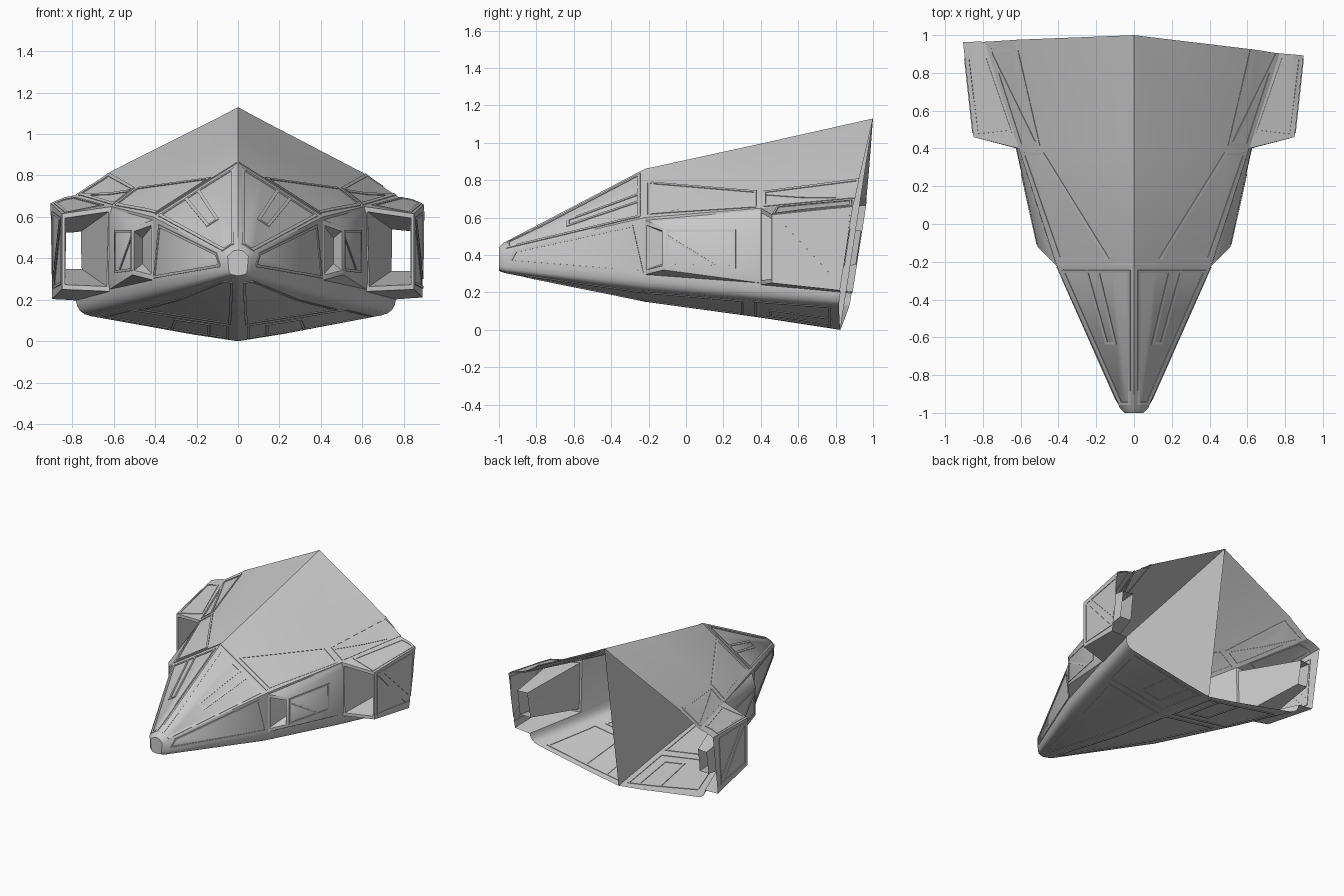
import bpy, bmesh
from mathutils import Vector
from mathutils.bvhtree import BVHTree

if "Cube" in bpy.data.objects:
    bpy.data.objects.remove(bpy.data.objects["Cube"])

HULL_GREY = bpy.data.materials.new("hull grey")
HULL_GREY.use_nodes = True
HULL_GREY.diffuse_color = (.6, .6, .6, 1)
HULL_GREY.node_tree.nodes["Principled BSDF"].inputs["Base Color"].default_value = (.6, .6, .6, 1)


def add_face(bm, pts):
    return bm.faces.new([bm.verts.new(p) for p in pts])


def strip(bm, a, b, closed=False, skip=()):
    """Quads between two rows of points."""
    n = len(a)
    for i in range(n if closed else n - 1):
        if i not in skip:
            j = (i + 1) % n
            add_face(bm, (a[i], a[j], b[j], b[i]))


def shrink(loop, factor, shift=(0, 0, 0)):
    c = sum((Vector(p) for p in loop), Vector()) / len(loop)
    return [c + (Vector(p) - c) * factor + Vector(shift) for p in loop]


def finish(name, bm, mirror=True, smooth=True):
    """Weld, mirror to the other side, trim by the slanted stern plane."""
    bmesh.ops.remove_doubles(bm, verts=bm.verts, dist=0.0005)
    if mirror:
        geom = bmesh.ops.duplicate(bm, geom=bm.verts[:] + bm.edges[:] + bm.faces[:])["geom"]
        for v in geom:
            if isinstance(v, bmesh.types.BMVert):
                v.co.x *= -1
        bmesh.ops.reverse_faces(bm, faces=[f for f in geom if isinstance(f, bmesh.types.BMFace)])
    bmesh.ops.bisect_plane(bm, geom=bm.verts[:] + bm.edges[:] + bm.faces[:],
                           plane_co=(0, 1, 1.13), plane_no=(0.039, 1, -0.155), clear_outer=True)
    me = bpy.data.meshes.new(name)
    bm.to_mesh(me)
    bm.free()
    me.materials.append(HULL_GREY)
    ob = bpy.data.objects.new(name, me)
    bpy.context.collection.objects.link(ob)
    if smooth:
        bpy.ops.object.select_all(action="DESELECT")
        ob.select_set(True)
        bpy.context.view_layer.objects.active = ob
        bpy.ops.object.shade_smooth_by_angle(angle=0.6)


# Hull half-sections: ridge, crease, upper chine, lower chine, belly edge, keel
sections = [
    (-1.0, (0, .44), (.025, .435), (.05, .41), (.045, .345), (.025, .32), (0, .315)),
    (-.975, (0, .465), (.03, .455), (.075, .425), (.07, .34), (.045, .31), (0, .305)),
    (-.22, (0, .86), (.12, .785), (.41, .60), (.41, .29), (.355, .21), (0, .15)),
    (.4, (0, .995), (.5, .735), (.61, .65), (.62, .24), (.565, .155), (0, .065)),
    (1.1, (0, 1.152), (.653, .83), (.834, .716), (.853, .177), (.785, .105), (0, -.043)),
]


def row(sec):
    y, pts = sec[0], [Vector((x, sec[0], z)) for x, z in sec[1:]]
    # round the chine between the lower chine and the belly edge
    low, belly = pts[3], pts[4]
    corner = Vector((low.x, y, belly.z + 0.15 * (low.z - belly.z)))
    arc = [low * (1 - t) ** 2 + corner * 2 * t * (1 - t) + belly * t * t for t in (.25, .5, .75)]
    return pts[:4] + arc + pts[4:]


rows = [row(s) for s in sections]
hull = bmesh.new()
for k in range(len(rows) - 1):
    strip(hull, rows[k], rows[k + 1], skip=(2,) if k == 3 else ())
add_face(hull, rows[0][::-1])

# Side pods, each a wedge with an intake sunk into its slanted front
pod = bmesh.new()
pod_front = [(.411, -.22, .585), (.51, -.12, .55), (.51, -.12, .32), (.411, -.22, .295)]
pod_rear = [(.61, .4, .64), (.622, .4, .61), (.625, .4, .28), (.62, .4, .25)]
frame = shrink(pod_front, .82)
well = shrink(pod_front, .5, (-.03, .09, 0))
for a, b, skip in ((well, frame, ()), (frame, pod_front, ()), (pod_front, pod_rear, (3,))):
    strip(pod, a, b, True, skip)
add_face(pod, well[::-1])

# Rear nacelles, each an outer skin and a duct tapering to the stern
nacelle = bmesh.new()
up, low = 2, 3
nac_front = [rows[3][up], (.85, .46, .615), (.85, .46, .25), rows[3][low]]
nac_rear = [rows[4][up], (.92, 1.1, .68), (.92, 1.1, .18), rows[4][low]]
lip = shrink(nac_front, .88)
duct_end = [(.80, 1.1, .50), (.83, 1.1, .50), (.83, 1.1, .38), (.80, 1.1, .38)]
for a, b, skip in ((duct_end, lip, ()), (lip, nac_front, ()), (nac_front, nac_rear, (3,))):
    strip(nacelle, a, b, True, skip)

# Panel seams: fine beads following the skin, dropped onto it along an axis
skins = []
for part in (hull, pod, nacelle):
    bmesh.ops.triangulate(part, faces=part.faces[:])
    skins.append(BVHTree.FromBMesh(part))
RAYS = {
    "top": (lambda u, v: Vector((u, v, 3)), Vector((0, 0, -1))),
    "bottom": (lambda u, v: Vector((u, v, -3)), Vector((0, 0, 1))),
    "side": (lambda u, v: Vector((3, u, v)), Vector((-1, 0, 0))),
}


def drop(view, p):
    """Points just above and just below the skin."""
    make, direction = RAYS[view]
    hits = [t.ray_cast(make(*p), direction) for t in skins]
    hits = [h for h in hits if h[0] is not None]
    if not hits:
        return None
    co, normal = min(hits, key=lambda h: h[3])[:2]
    if normal.dot(direction) > 0:
        normal = -normal
    return co + normal * .004, co - normal * .004


def seam(bm, view, pts, closed=True, width=.013, steps=12):
    pts = [Vector(p) for p in pts]
    for a, b in zip(pts, pts[1:] + pts[:1] if closed else pts[1:]):
        d = (b - a).normalized() * width / 2
        side = Vector((-d.y, d.x))
        a, b = a - d, b + d
        last = None
        for i in range(steps + 1):
            p = a.lerp(b, i / steps)
            left, right = drop(view, p + side), drop(view, p - side)
            ring = [left[0], right[0], right[1], left[1]] if left and right else None
            if ring and last and max((q - r).length for q, r in zip(ring, last)) < .2:
                strip(bm, last, ring, closed=True)
            last = ring


seams = bmesh.new()
outlines = {
    "top": [
        [(.025, -.95), (.07, -.95), (.375, -.25), (.025, -.25)],    # nose deck
        [(.19, -.25), (.25, -.25), (.145, -.63), (.10, -.63)],      # nose slot
        [(.14, -.18), (.48, .37), (.585, .37), (.395, -.18)],       # shoulder
        [(.505, .42), (.6, .42), (.76, .92), (.62, .92)],           # rear shoulder
        [(.655, .49), (.83, .47), (.88, .88), (.79, .88)],          # nacelle roof
    ],
    "side": [
        [(-.94, .365), (-.91, .42), (-.29, .555), (-.235, .31)],    # nose flank
        [(-.10, .53), (.26, .53), (.26, .335), (-.10, .345)],       # pod flank
        [(.49, .59), (.87, .62), (.84, .26), (.49, .28)],           # nacelle flank
    ],
    "bottom": [
        [(.03, -.85), (.07, -.85), (.47, .3), (.04, .3)],           # fore belly
        [(.05, .37), (.52, .37), (.64, .77), (.05, .77)],           # aft belly
        [(.14, .45), (.3, .45), (.32, .77), (.14, .77)],
    ],
}
for view, loops in outlines.items():
    for loop in loops:
        seam(seams, view, loop)
for view, line in (("top", [(.01, -.21), (.39, -.21)]), ("top", [(.53, .44), (.76, .91)]),
                   ("side", [(-.10, .50), (.15, .345)]),
                   ("side", [(.50, .58), (.78, .28)]), ("side", [(.55, .59), (.83, .31)])):
    seam(seams, view, line, closed=False)
bmesh.ops.recalc_face_normals(seams, faces=seams.faces[:])

# Centre bulkhead running from ridge to keel
bulkhead = bmesh.new()
add_face(bulkhead, [r[0] for r in rows] + [r[-1] for r in reversed(rows)])

finish("hull", hull)
finish("side_pods", pod)
finish("rear_nacelles", nacelle)
finish("centre_bulkhead", bulkhead, mirror=False, smooth=False)
finish("panel_seams", seams, smooth=False)
